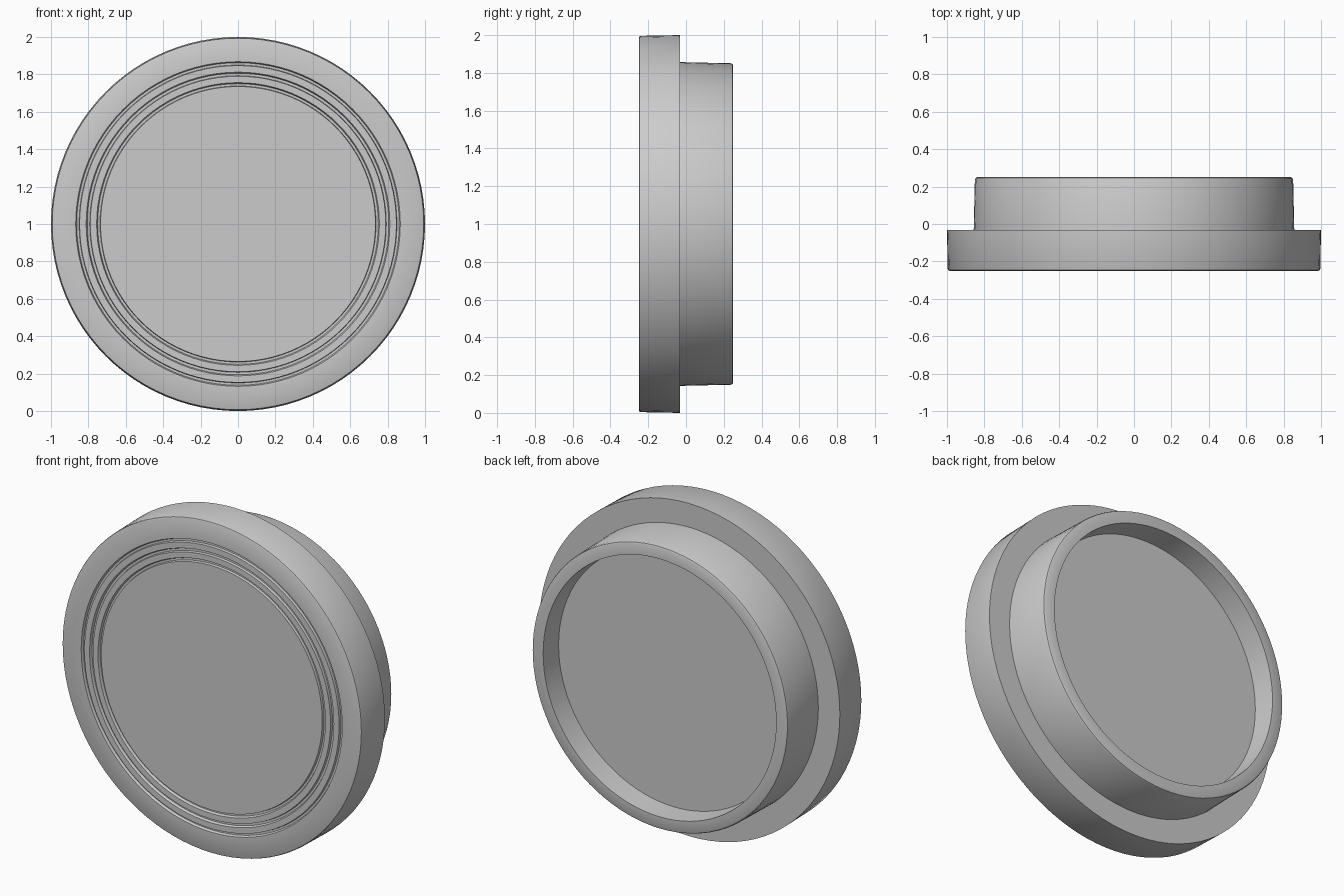
import bpy, bmesh, math
from mathutils import Matrix, Vector

cube = bpy.data.objects.get("Cube")
if cube:
    bpy.data.objects.remove(cube, do_unlink=True)

SEGMENTS = 96
FRONT, STEP, BACK, FLOOR = -0.25, -0.033, 0.25, 0.113
GROOVE_DEPTH = 0.015

grey = bpy.data.materials.new("plain grey")
grey.use_nodes = True
colour = (0.6, 0.6, 0.6, 1)
grey.diffuse_color = colour
grey.node_tree.nodes["Principled BSDF"].inputs["Base Color"].default_value = colour

# Profile as (radius, y): front face, three grooves, flange, plug, recess
profile = [(0, FRONT)]
for inner, outer in ((0.735, 0.756), (0.79, 0.812), (0.847, 0.868)):
    profile += [(inner, FRONT), (inner + 0.003, FRONT + GROOVE_DEPTH),
                (outer - 0.006, FRONT + GROOVE_DEPTH), (outer, FRONT)]
profile += [(0.987, FRONT), (0.993, FRONT + 0.003), (0.996, FRONT + 0.01),
            (1, STEP), (0.857, STEP),
            (0.851, BACK - 0.014), (0.847, BACK - 0.004), (0.838, BACK),
            (0.775, BACK), (0.768, FLOOR), (0, FLOOR)]

# Spin the profile around the front-to-back axis
bm = bmesh.new()
verts = [bm.verts.new((r, y, 0)) for r, y in profile]
edges = [bm.edges.new(pair) for pair in zip(verts, verts[1:])]
bmesh.ops.spin(bm, geom=verts + edges, cent=(0, 0, 0), axis=(0, 1, 0),
               angle=math.tau, steps=SEGMENTS, use_duplicate=False)
bmesh.ops.remove_doubles(bm, verts=bm.verts, dist=0.0005)
bmesh.ops.recalc_face_normals(bm, faces=bm.faces)
bmesh.ops.transform(bm, matrix=Matrix.Translation(Vector((0, 0, 1))), verts=bm.verts)

mesh = bpy.data.meshes.new("round_cap")
bm.to_mesh(mesh)
bm.free()
mesh.materials.append(grey)
cap = bpy.data.objects.new("round_cap", mesh)
bpy.context.collection.objects.link(cap)

bpy.ops.object.select_all(action='DESELECT')
cap.select_set(True)
bpy.context.view_layer.objects.active = cap
bpy.ops.object.shade_smooth_by_angle(angle=math.radians(35))
